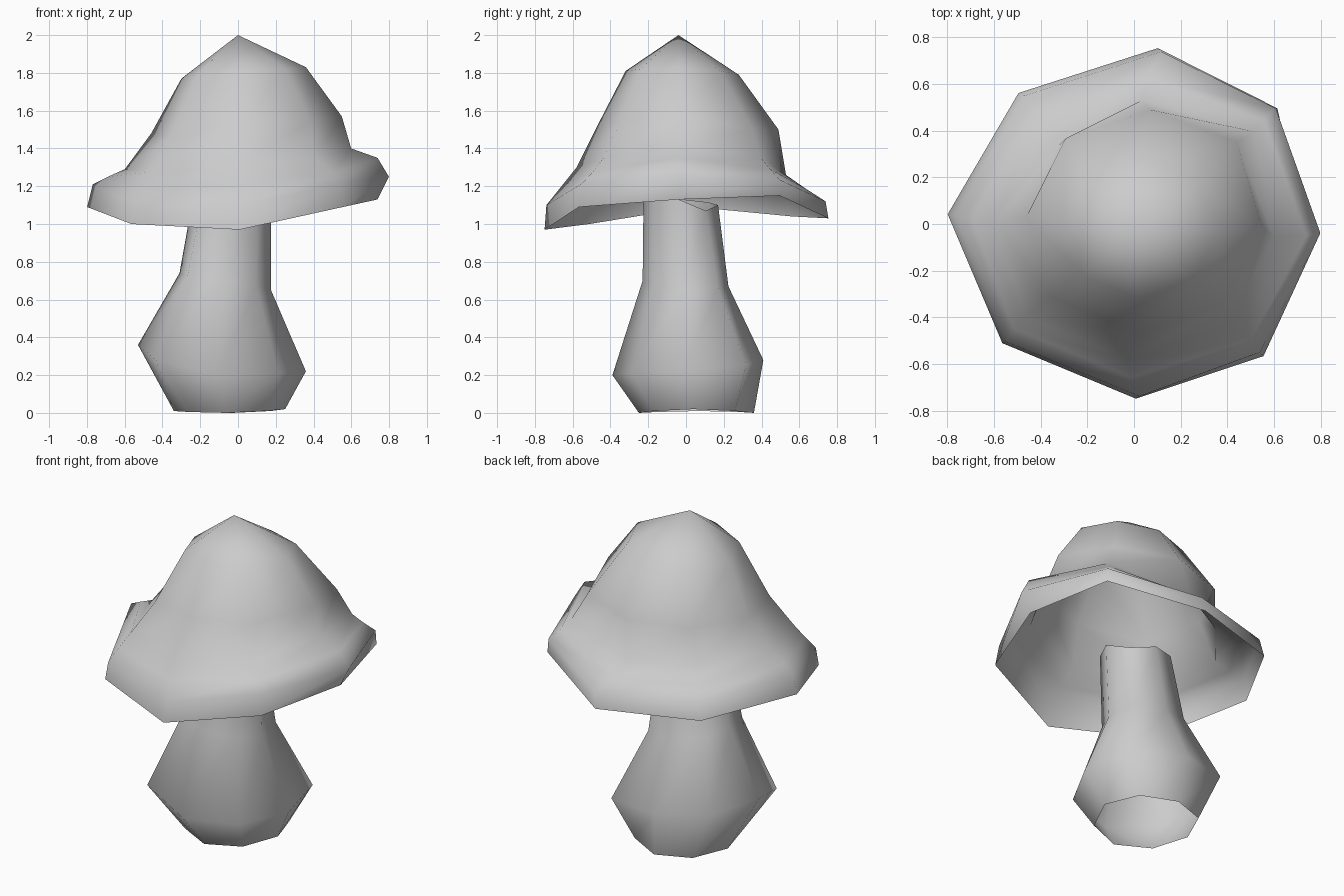
import bpy, bmesh, math
from mathutils import Vector

cube = bpy.data.objects.get("Cube")
if cube:
    bpy.data.objects.remove(cube, do_unlink=True)

SIDES = 8
TWIST = math.radians(-3)

# Corner numbers, counter-clockwise from the left side (+x)
LEFT, BACK_LEFT, BACK, BACK_RIGHT, RIGHT, FRONT_RIGHT, FRONT, FRONT_LEFT = range(SIDES)

grey = bpy.data.materials.new("plain_grey")
grey.use_nodes = True
colour = (0.6, 0.6, 0.6, 1)
grey.diffuse_color = colour
grey.node_tree.nodes["Principled BSDF"].inputs["Base Color"].default_value = colour


def ring(xs, ys, x_heights, y_heights, nudges={}):
    """Uneven octagon from its extents and its heights at (-x, +x) and (-y, +y)."""
    points = []
    mid = Vector((sum(xs) / 2, sum(ys) / 2))
    half = Vector((xs[1] - xs[0], ys[1] - ys[0])) / 2
    for k in range(SIDES):
        angle = k * math.tau / SIDES
        c, s = math.cos(angle), math.sin(angle)
        z = c * c * x_heights[c > 0] + s * s * y_heights[s > 0]
        c, s = math.cos(angle + TWIST), math.sin(angle + TWIST)
        point = Vector((mid.x + half.x * c, mid.y + half.y * s, z))
        points.append(point + Vector(nudges.get(k, (0, 0, 0))))
    return points


def loft(name, rings, tip=None):
    """Skin the rings as an open shell, optionally closed by a point on top."""
    bm = bmesh.new()
    loops = [[bm.verts.new(p) for p in r] for r in rings]
    for lower, upper in zip(loops, loops[1:]):
        for i in range(SIDES):
            j = (i + 1) % SIDES
            bm.faces.new((lower[i], lower[j], upper[j], upper[i]))
    if tip:
        peak = bm.verts.new(tip)
        for i in range(SIDES):
            bm.faces.new((loops[-1][i], loops[-1][(i + 1) % SIDES], peak))
    mesh = bpy.data.meshes.new(name)
    bm.to_mesh(mesh)
    bm.free()
    mesh.materials.append(grey)
    mesh.shade_smooth()
    obj = bpy.data.objects.new(name, mesh)
    bpy.context.collection.objects.link(obj)


# Stem, an open tube: base, bulge, neck and top
loft("stem", [
    ring((-.34, .25), (-.25, .36), (.01, .02), (0, 0)),
    ring((-.53, .36), (-.39, .41), (.36, .22), (.2, .28),
         {BACK_LEFT: (.05, .04, 0), FRONT_RIGHT: (-.02, -.02, 0)}),
    ring((-.31, .175), (-.23, .225), (.74, .65), (.7, .67),
         {BACK_LEFT: (.03, .02, 0), FRONT_RIGHT: (-.02, -.02, 0)}),
    ring((-.24, .175), (-.225, .17), (1.13, 1.13), (1.15, 1.1),
         {BACK_LEFT: (0, 0, -.045)}),
])

# Cap, a hollow shell: drooping rim, rolled lip, then the dome
loft("cap", [
    # rim, lower edge
    ring((-.8, .8), (-.75, .755), (1.09, 1.13), (.97, 1.03),
         {LEFT: (-.06, 0, 0), BACK_LEFT: (.02, -.01, .07), BACK: (.06, 0, 0),
          BACK_RIGHT: (.04, 0, -.02), FRONT_RIGHT: (.03, -.01, -.03),
          FRONT: (.05, 0, 0), FRONT_LEFT: (.02, -.01, .04)}),
    # rim, upper edge
    ring((-.77, .8), (-.74, .74), (1.21, 1.25), (1.1, 1.12),
         {BACK_LEFT: (.01, 0, .05), BACK: (.06, 0, 0), BACK_RIGHT: (.04, 0, -.02),
          FRONT_RIGHT: (.02, -.01, -.05), FRONT: (.05, 0, 0), FRONT_LEFT: (0, 0, .04)}),
    # lip
    ring((-.69, .74), (-.66, .63), (1.25, 1.35), (1.2, 1.19),
         {BACK_LEFT: (0, .03, .02), BACK_RIGHT: (.05, -.02, -.03),
          FRONT_RIGHT: (-.01, 0, -.04)}),
    # brim
    ring((-.6, .6), (-.58, .53), (1.29, 1.4), (1.3, 1.26),
         {BACK_LEFT: (.07, .05, .02), BACK_RIGHT: (.08, -.05, -.02),
          FRONT_RIGHT: (-.02, 0, -.02)}),
    # middle of the dome
    ring((-.46, .55), (-.47, .49), (1.48, 1.57), (1.52, 1.5),
         {BACK_LEFT: (.02, .02, -.03), FRONT_RIGHT: (-.03, 0, -.04)}),
    # crown
    ring((-.3, .36), (-.32, .28), (1.77, 1.83), (1.81, 1.79)),
], tip=(0, -.04, 2))
